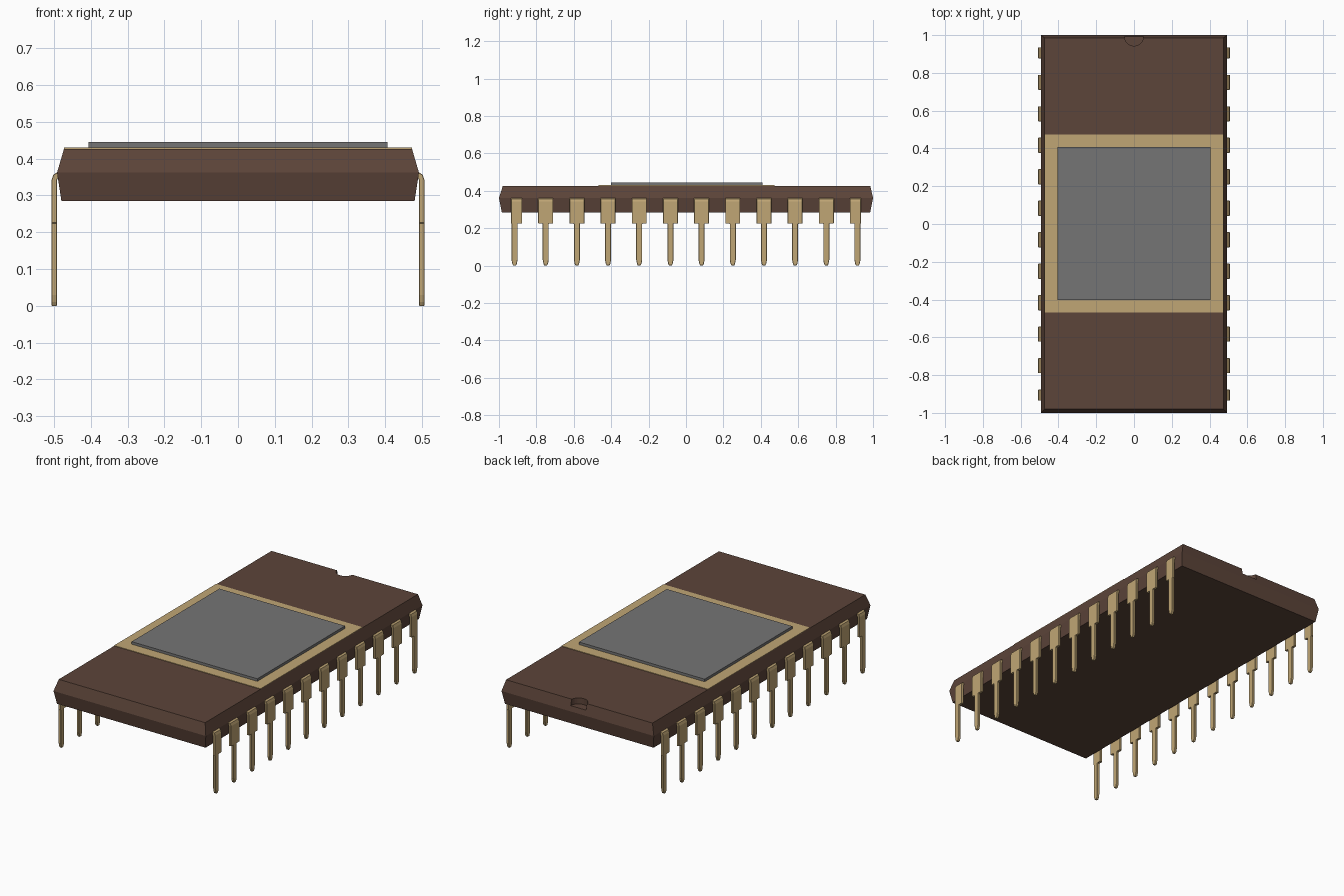
import bpy
import bmesh

if "Cube" in bpy.data.objects:
    bpy.data.objects.remove(bpy.data.objects["Cube"], do_unlink=True)


def make_material(name, rgb):
    mat = bpy.data.materials.new(name)
    mat.use_nodes = True
    colour = (*rgb, 1.0)
    mat.diffuse_color = colour
    mat.node_tree.nodes["Principled BSDF"].inputs["Base Color"].default_value = colour
    return mat


BROWN = make_material("brown ceramic", (0.107, 0.058, 0.041))
GOLD = make_material("gold plating", (0.527, 0.381, 0.178))
GREY = make_material("grey metal", (0.178, 0.178, 0.178))


def loft(name, loops, mat):
    """Skin a stack of four-point sections and cap both ends."""
    bm = bmesh.new()
    rings = [[bm.verts.new(p) for p in loop] for loop in loops]
    for a, b in zip(rings, rings[1:]):
        for i in range(4):
            j = (i + 1) % 4
            bm.faces.new((a[i], a[j], b[j], b[i]))
    bm.faces.new(rings[0])
    bm.faces.new(rings[-1])
    bmesh.ops.recalc_face_normals(bm, faces=bm.faces)
    mesh = bpy.data.meshes.new(name)
    bm.to_mesh(mesh)
    bm.free()
    mesh.materials.append(mat)
    obj = bpy.data.objects.new(name, mesh)
    bpy.context.collection.objects.link(obj)
    return obj


def rectangle(hx, hy, z, cy=0.0):
    return [(-hx, cy - hy, z), (hx, cy - hy, z), (hx, cy + hy, z), (-hx, cy + hy, z)]


# Package body: widest at the parting line, tapering up and down
TOP = 0.427
body = loft("body", [rectangle(0.48, 0.985, 0.285),
                     rectangle(0.492, 1.0, 0.362),
                     rectangle(0.473, 0.982, TOP, 0.003)], BROWN)

# Half-round orientation notch in the back edge
bpy.ops.mesh.primitive_cylinder_add(vertices=32, radius=0.05, depth=0.07,
                                    location=(0, 0.993, TOP))
cutter = bpy.context.object
cutter.name = "notch_cutter"
cutter.data.materials.append(BROWN)
cutter.hide_render = True
cutter.hide_set(True)
cut = body.modifiers.new("notch", "BOOLEAN")
cut.operation = "DIFFERENCE"
cut.solver = "EXACT"
cut.object = cutter

# Gold seal ring and metal lid
loft("seal_ring", [rectangle(0.473, 0.471, TOP - 0.002, 0.003),
                   rectangle(0.473, 0.471, TOP + 0.003, 0.003)], GOLD)
loft("lid", [rectangle(0.406, 0.405, TOP, 0.003),
             rectangle(0.406, 0.405, 0.445, 0.003)], GREY)

# Leads: a bent shoulder that steps down to a narrow pointed leg
INNER, OUTER = 0.492, 0.507
LEG, SHOULDER, TIP = 0.016, 0.04, 0.007
PITCH = 1 / 6


def lead(name, y, outer_width):
    def section(outer, inner, low, high):
        (xo, zo), (xi, zi) = outer, inner
        return [(xo, y - low, zo), (xo, y + high, zo),
                (xi, y + high, zi), (xi, y - low, zi)]

    def level(z, low, high):
        return section((OUTER, z), (INNER, z), low, high)

    wide = (SHOULDER, outer_width)
    obj = loft(name, [section((0.478, 0.362), (0.478, 0.347), *wide),
                      section((0.493, 0.362), (0.488, 0.347), *wide),
                      section((0.502, 0.357), (0.491, 0.345), *wide),
                      level(0.342, *wide),
                      level(0.225, *wide),
                      level(0.225, LEG, LEG),
                      level(0.03, LEG, LEG),
                      level(0.01, 0.012, 0.012),
                      level(0.0, TIP, TIP)], GOLD)
    bevel = obj.modifiers.new("soft edges", "BEVEL")
    bevel.width = 0.002
    bevel.segments = 1
    bevel.limit_method = "ANGLE"
    bevel.angle_limit = 1.0
    mirror = obj.modifiers.new("four corners", "MIRROR")
    mirror.use_axis = (True, True, False)


for i in range(6):
    last = i == 5
    lead(f"lead_{i + 1}", (i + 0.5) * PITCH, 0.019 if last else SHOULDER)
